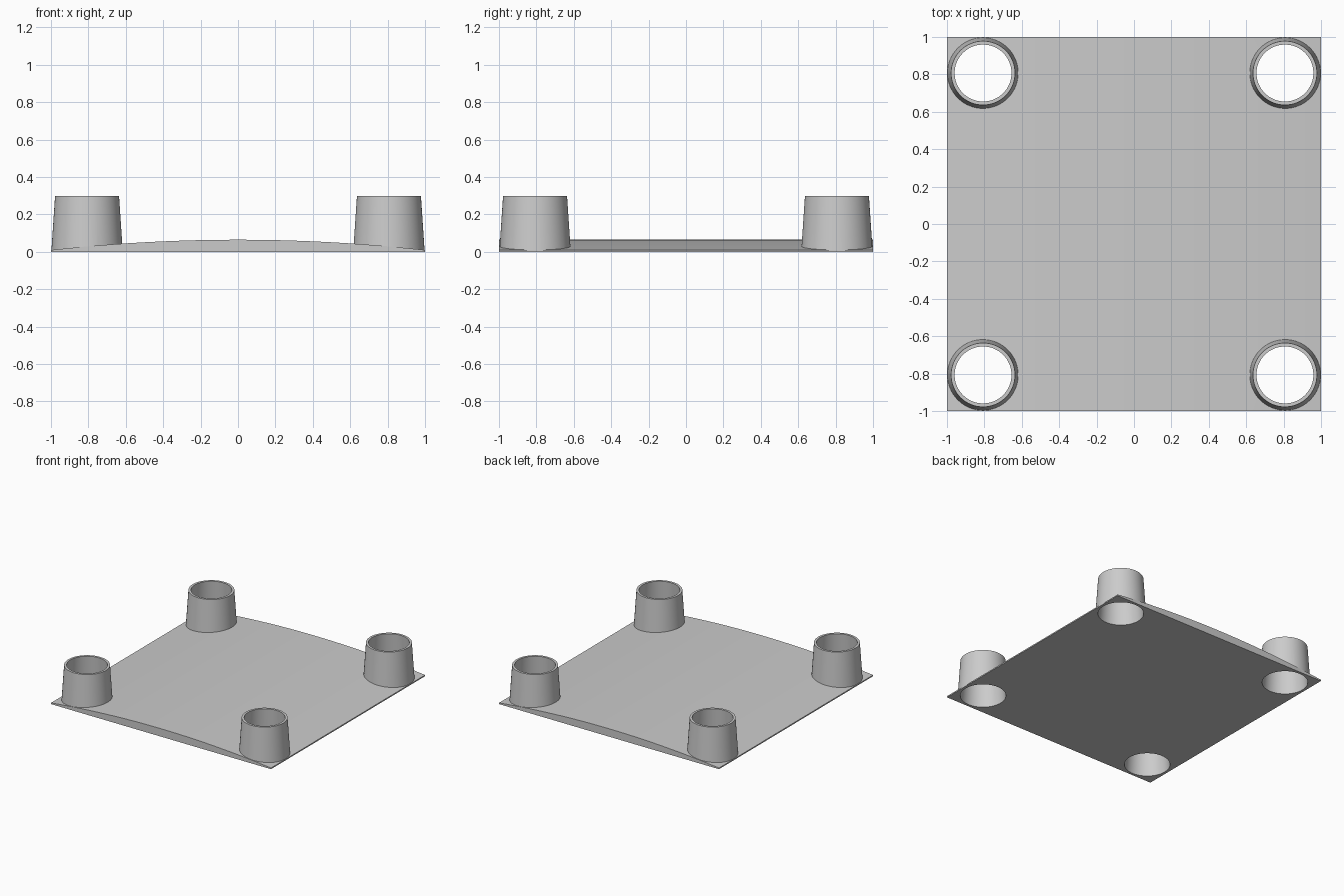
import bpy, bmesh, math

old = bpy.data.objects.get("Cube")
if old:
    bpy.data.objects.remove(old, do_unlink=True)

HALF, EDGE, CROWN = 1.0, 0.01, 0.065    # plate half size, edge and centre thickness
CENTRE, HEIGHT = 0.807, 0.30            # socket position and height

grey = bpy.data.materials.new("light_grey")
grey.use_nodes = True
colour = (0.6, 0.6, 0.6, 1)
grey.diffuse_color = colour
grey.node_tree.nodes["Principled BSDF"].inputs["Base Color"].default_value = colour


def finish(bm, name):
    bmesh.ops.recalc_face_normals(bm, faces=bm.faces)
    mesh = bpy.data.meshes.new(name)
    bm.to_mesh(mesh)
    bm.free()
    mesh.materials.append(grey)
    obj = bpy.data.objects.new(name, mesh)
    bpy.context.collection.objects.link(obj)
    return obj


def corner_cones(name, z0, z1, radius):
    """Four separate tapered plugs, one at each corner."""
    bm = bmesh.new()
    for sx in (-1, 1):
        for sy in (-1, 1):
            cone = bmesh.ops.create_cone(bm, cap_ends=True, segments=64, depth=z1 - z0,
                                         radius1=radius(z0), radius2=radius(z1))
            bmesh.ops.translate(bm, verts=cone["verts"],
                                vec=(sx * CENTRE, sy * CENTRE, (z0 + z1) / 2))
    return finish(bm, name)


# Plate with an arched top, extruded front to back
bm = bmesh.new()
steps = 24
sag = CROWN - EDGE
arc_r = (HALF ** 2 + sag ** 2) / (2 * sag)
xs = [HALF - 2 * HALF * i / steps for i in range(steps + 1)]
outline = [(-HALF, 0), (HALF, 0)]
outline += [(x, CROWN - arc_r + math.sqrt(arc_r ** 2 - x * x)) for x in xs]
face = bm.faces.new([bm.verts.new((x, -HALF, z)) for x, z in outline])
side = bmesh.ops.extrude_face_region(bm, geom=[face])
moved = [v for v in side["geom"] if isinstance(v, bmesh.types.BMVert)]
bmesh.ops.translate(bm, verts=moved, vec=(0, 2 * HALF, 0))
plate = finish(bm, "socket_plate")

# Tapered sockets joined on, then bored through with the same taper
taper = 0.02 / HEIGHT
outer = corner_cones("socket_walls", 0.004, HEIGHT, lambda z: 0.191 - taper * z)
bore = corner_cones("socket_bores", -0.05, HEIGHT + 0.05, lambda z: 0.172 - taper * z)

bpy.ops.object.select_all(action="DESELECT")
bpy.context.view_layer.objects.active = plate
plate.select_set(True)
for tool, operation in ((outer, "UNION"), (bore, "DIFFERENCE")):
    mod = plate.modifiers.new(tool.name, "BOOLEAN")
    mod.operation, mod.object, mod.solver = operation, tool, "EXACT"
    bpy.ops.object.modifier_apply(modifier=mod.name)
    bpy.data.objects.remove(tool, do_unlink=True)

bpy.ops.object.shade_smooth_by_angle(angle=math.radians(30))
